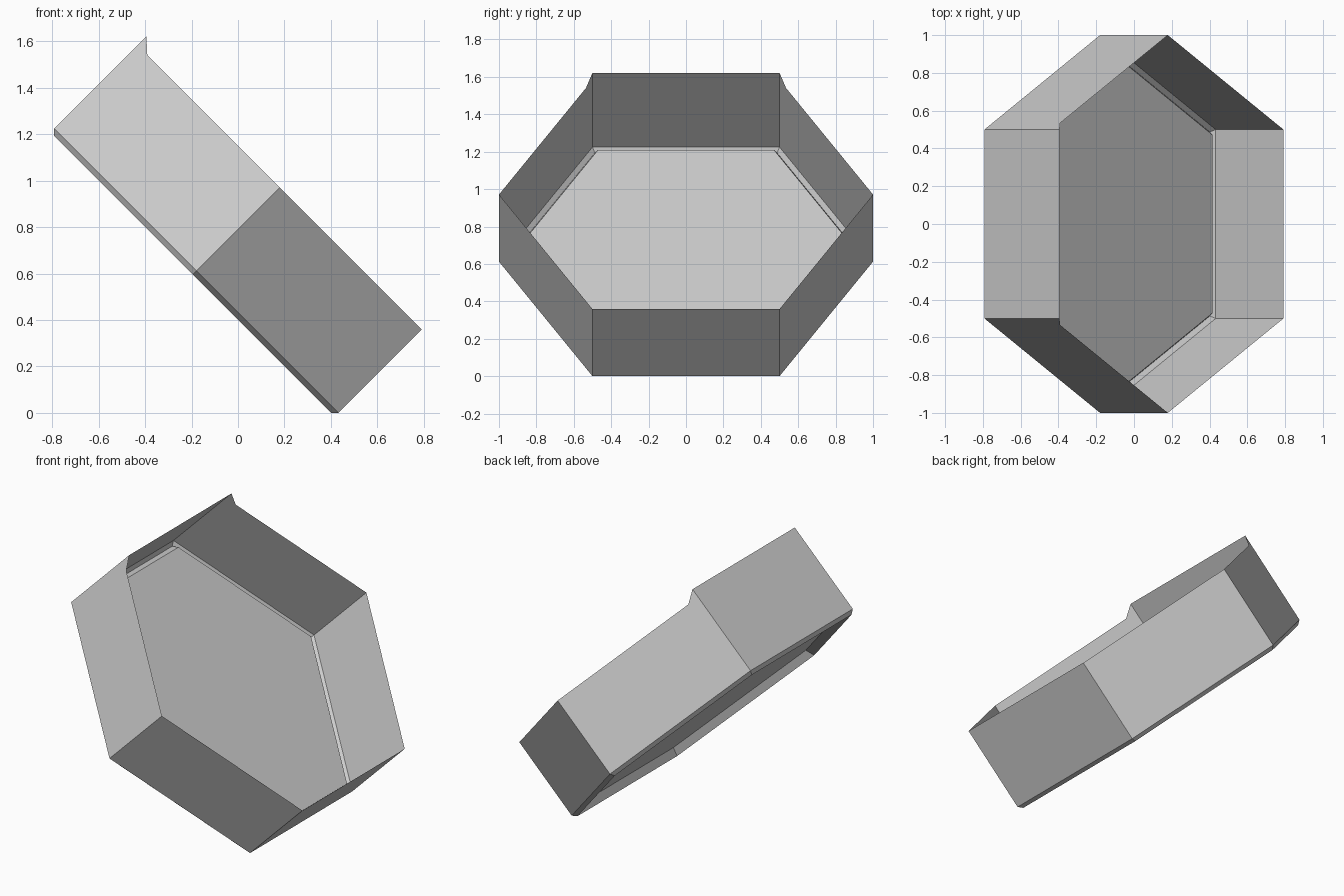
import bpy, bmesh, math
from mathutils import Vector

if "Cube" in bpy.data.objects:
    bpy.data.objects.remove(bpy.data.objects["Cube"])

# Tray frame: u runs down the 45 degree slope, n rises out of the tray
S = math.sqrt(0.5)
U, Y, N = Vector((S, 0, -S)), Vector((0, 1, 0)), Vector((S, 0, S))
CENTER_U = -0.56
BASE, RIM, HIGH_RIM = 0.306, 0.813, 0.868
APOTHEM = math.sqrt(3) / 2

grey = bpy.data.materials.new("plain grey")
grey.diffuse_color = (0.6, 0.6, 0.6, 1)
grey.use_nodes = True
grey.node_tree.nodes["Principled BSDF"].inputs["Base Color"].default_value = grey.diffuse_color


def ring(bm, inset, n):
    """Hexagon of vertices; edge 0-1 is the high end of the slope."""
    r = (APOTHEM - inset) / APOTHEM
    out = []
    for i in range(6):
        a = math.radians(150 + 60 * i)
        out.append(bm.verts.new(U * (CENTER_U + r * math.cos(a)) + Y * r * math.sin(a) + N * n))
    return out


def bridge(bm, lower, upper):
    for i in range(6):
        j = (i + 1) % 6
        bm.faces.new((lower[i], lower[j], upper[j], upper[i]))


def finish(bm, name):
    mesh = bpy.data.meshes.new(name)
    bm.to_mesh(mesh)
    bm.free()
    mesh.materials.append(grey)
    bpy.context.collection.objects.link(bpy.data.objects.new(name, mesh))


# Thin side walls, with the high end standing above the others
bm = bmesh.new()
base, rim = ring(bm, 0, BASE), ring(bm, 0, RIM)
notch = 0.07  # length of the sloped step beside the raised end
tips = [bm.verts.new(rim[i].co + N * (HIGH_RIM - RIM)) for i in (0, 1)]
steps = [bm.verts.new(rim[i].co.lerp(rim[k].co, notch)) for i, k in ((0, 5), (1, 2))]
for v in (rim[0], rim[1]):
    bm.verts.remove(v)
bm.faces.new((base[0], base[1], tips[1], tips[0]))
bm.faces.new((base[1], base[2], rim[2], steps[1], tips[1]))
bm.faces.new((base[5], base[0], tips[0], steps[0], rim[5]))
for i in (2, 3, 4):
    bm.faces.new((base[i], base[i + 1], rim[i + 1], rim[i]))
finish(bm, "tray_walls")

# Bottom sheet: chamfered foot, groove side and raised floor
bm = bmesh.new()
outer = ring(bm, 0, BASE)
foot = ring(bm, 0.022, BASE - 0.022)
floor = ring(bm, 0.05, 0.333)
bridge(bm, foot, outer)
bridge(bm, floor, foot)
bm.faces.new(floor)
finish(bm, "tray_floor")
